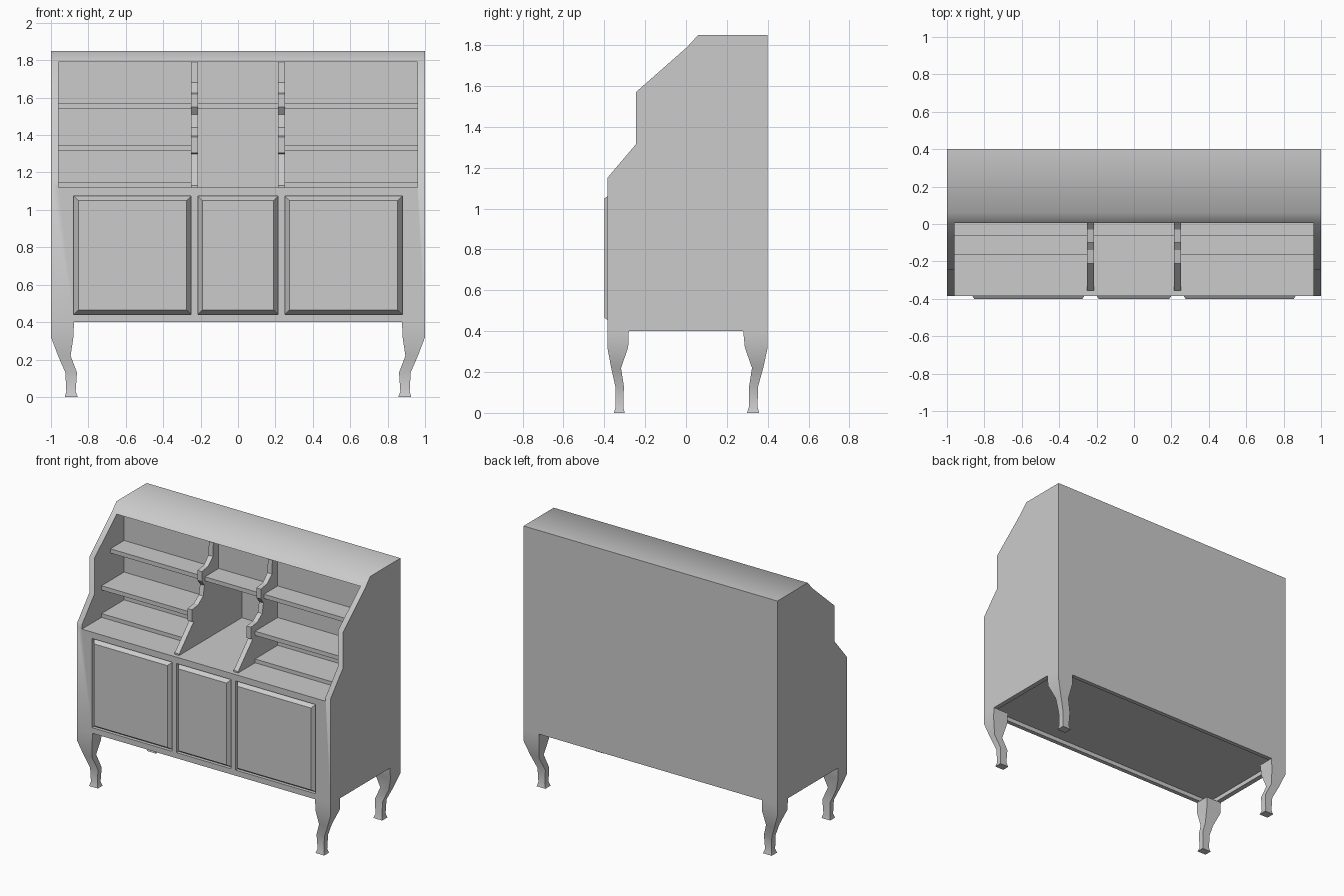
import bpy, bmesh, math
from mathutils import Vector

if "Cube" in bpy.data.objects:
    bpy.data.objects.remove(bpy.data.objects["Cube"])


def finish(name, bm, smooth=0):
    bmesh.ops.recalc_face_normals(bm, faces=bm.faces)
    me = bpy.data.meshes.new(name)
    bm.to_mesh(me)
    bm.free()
    ob = bpy.data.objects.new(name, me)
    bpy.context.collection.objects.link(ob)
    if smooth:
        smooth_by_angle(ob, smooth)
    return ob


def smooth_by_angle(ob, deg):
    bpy.ops.object.select_all(action='DESELECT')
    ob.select_set(True)
    bpy.context.view_layer.objects.active = ob
    bpy.ops.object.shade_smooth_by_angle(angle=math.radians(deg))


def loft(name, rings, smooth=0):
    """Skin a list of equal-length closed rings and cap both ends."""
    bm = bmesh.new()
    rows = [[bm.verts.new(p) for p in ring] for ring in rings]
    n = len(rows[0])
    for a, b in zip(rows, rows[1:]):
        for i in range(n):
            j = (i + 1) % n
            bm.faces.new((a[i], a[j], b[j], b[i]))
    bm.faces.new(rows[0])
    bm.faces.new(rows[-1])
    return finish(name, bm, smooth)


def side_extrude(name, profile, x0, x1):
    return loft(name, [[(x, y, z) for y, z in profile] for x in (x0, x1)])


def box(name, x0, x1, y0, y1, z0, z1):
    return side_extrude(name, [(y0, z0), (y1, z0), (y1, z1), (y0, z1)], x0, x1)


def cut(ob, cutter):
    cutter.hide_render = True
    m = ob.modifiers.new("cut", 'BOOLEAN')
    m.operation = 'DIFFERENCE'
    m.solver = 'EXACT'
    m.object = cutter
    bpy.context.view_layer.objects.active = ob
    bpy.ops.object.modifier_apply(modifier=m.name)
    bpy.data.objects.remove(cutter)


# Case: stepped side profile, hollowed above the counter and under the floor
case = side_extrude("case", [
    (.4, .4), (.4, 1.85), (.06, 1.85), (.005, 1.79), (-.245, 1.57),
    (-.245, 1.315), (-.385, 1.15), (-.385, .4)], -1, 1)
cut(case, box("cut_upper", -.96, .96, -.6, .35, 1.12, 1.79))
cut(case, box("cut_under", -.965, .965, -.355, .37, .3, .43))

# Raised door panels sitting in shallow openings
doors = (("left_door", -.88, -.25), ("middle_door", -.215, .215), ("right_door", .25, .88))
for name, x0, x1 in doors:
    cut(case, box("cut_door", x0, x1, -.5, -.362, .44, 1.075))
    rings = []
    for y, d in ((-.362, 0), (-.4, .026)):
        a, b, c, e = x0 + d, x1 - d, .44 + d, 1.075 - d
        rings.append([(a, y, c), (b, y, c), (b, y, e), (a, y, e)])
    loft(name, rings)
smooth_by_angle(case, 50)

# Scrolled dividers beside the middle niche
scroll = [(.35, 1.12), (-.355, 1.12), (-.355, 1.13), (-.19, 1.30), (-.21, 1.305),
          (-.21, 1.39), (-.14, 1.40), (-.085, 1.44), (-.07, 1.51), (-.10, 1.55),
          (-.10, 1.62), (-.03, 1.63), (.025, 1.68), (.03, 1.79), (.35, 1.79)]
for side, s in (("left", -1), ("right", 1)):
    side_extrude(side + "_divider", scroll, s * .215, s * .25)
    # Side bay shelves, low step and back
    box(side + "_upper_shelf", s * .25, s * .96, -.065, .09, 1.54, 1.57)
    box(side + "_lower_shelf", s * .25, s * .96, -.165, .09, 1.315, 1.345)
    box(side + "_counter_step", s * .25, s * .96, -.165, .09, 1.12, 1.147)
    box(side + "_bay_back", s * .25, s * .96, .09, .11, 1.12, 1.79)

# Middle shelf with the short back above it
box("middle_shelf", -.215, .215, -.065, .35, 1.54, 1.57)
box("middle_bay_back", -.215, .215, .09, .11, 1.57, 1.79)

# Curved legs: z, inner x, outer x, then outer and inner y for front and back
sections = [
    (.40, .877, 1.0, -.385, -.28, .40, .28),
    (.32, .880, 1.0, -.385, -.283, .40, .288),
    (.22, .895, .962, -.366, -.318, .378, .323),
    (.13, .861, .923, -.346, -.304, .353, .309),
    (.03, .868, .918, -.344, -.307, .350, .308),
    (.00, .857, .926, -.353, -.30, .358, .299)]
for side, s in (("left", -1), ("right", 1)):
    for end, k in (("front", 3), ("back", 5)):
        rings = []
        for r in sections:
            z, a, b, c, d = r[0], s * r[1], s * r[2], r[k], r[k + 1]
            rings.append([(a, c, z), (b, c, z), (b, d, z), (a, d, z)])
        loft(f"{end}_{side}_leg", rings, 50)
